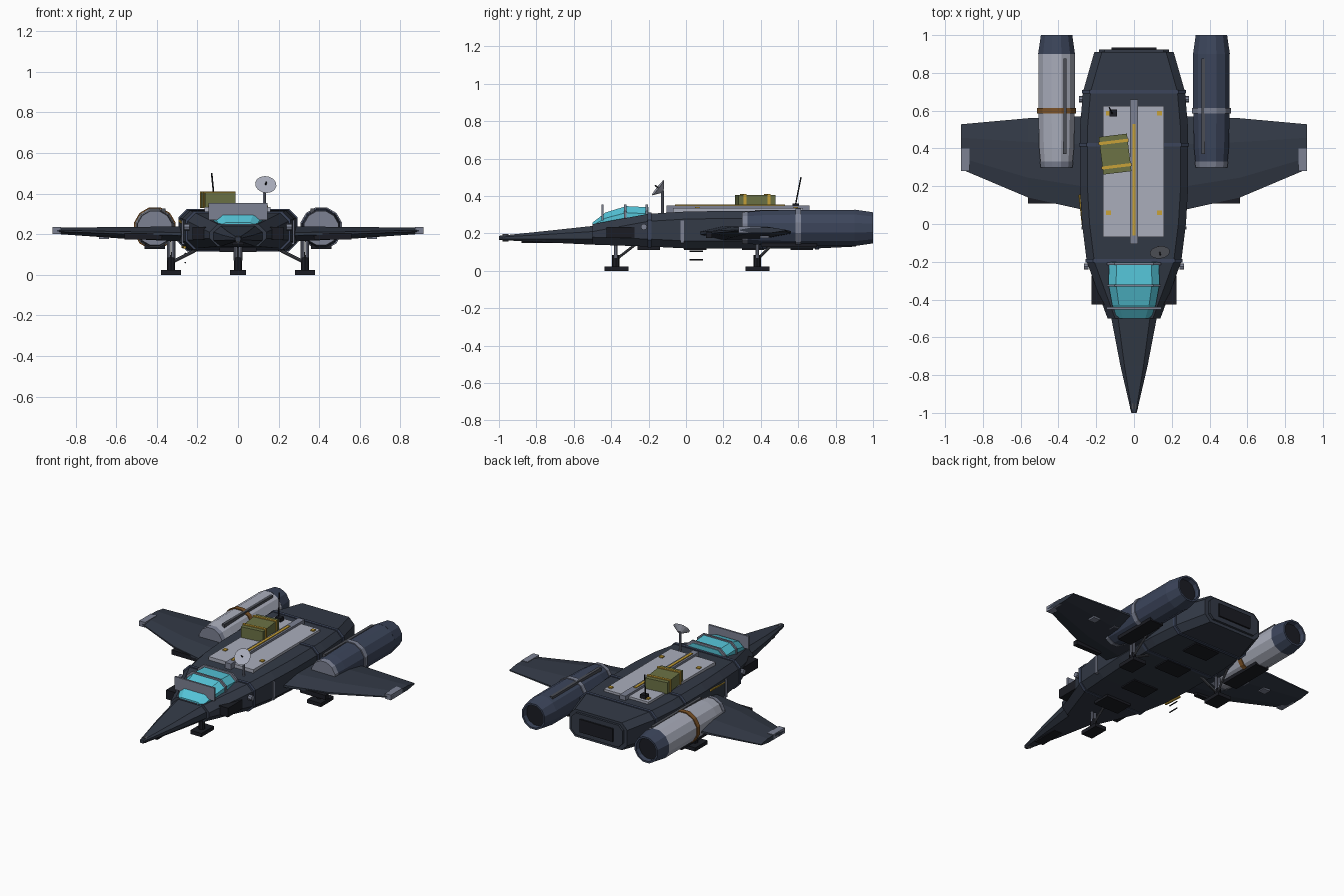
import bpy, bmesh, math
from mathutils import Vector, Matrix

if "Cube" in bpy.data.objects:
    bpy.data.objects.remove(bpy.data.objects["Cube"])

COL = dict(hull=(.033, .042, .062), steel=(.045, .06, .105), light=(.40, .42, .50), mid=(.20, .22, .29),
           glass=(.09, .55, .68), olive=(.15, .17, .06), yellow=(.58, .36, .04), rust=(.2, .085, .02),
           black=(.011, .012, .017), grey=(.07, .075, .09))
MATS = {}
for k, c in COL.items():
    MATS[k] = bpy.data.materials.new(k)
    MATS[k].diffuse_color = (*c, 1)


def finish(name, bm, mat):
    bmesh.ops.recalc_face_normals(bm, faces=bm.faces)
    me = bpy.data.meshes.new(name)
    bm.to_mesh(me)
    bm.free()
    me.materials.append(MATS[mat])
    ob = bpy.data.objects.new(name, me)
    bpy.context.collection.objects.link(ob)
    return ob


def box(name, x, y, z, mat, rot=0):
    """Box from (min, max) pairs, optionally turned about z."""
    bm = bmesh.new()
    c = Vector(((x[0] + x[1]) / 2, (y[0] + y[1]) / 2, (z[0] + z[1]) / 2))
    m = Matrix.Rotation(rot, 4, 'Z') @ Matrix.Diagonal((x[1] - x[0], y[1] - y[0], z[1] - z[0], 1))
    bmesh.ops.create_cube(bm, size=1, matrix=m)
    ob = finish(name, bm, mat)
    ob.location = c
    return ob


def loft(name, rings, mat):
    bm = bmesh.new()
    vs = [[bm.verts.new(p) for p in r] for r in rings]
    n = len(vs[0])
    for a, b in zip(vs, vs[1:]):
        for i in range(n):
            bm.faces.new((a[i], a[(i + 1) % n], b[(i + 1) % n], b[i]))
    bm.faces.new(vs[0])
    bm.faces.new(vs[-1])
    return finish(name, bm, mat)


def octagon(y, w, z0, z1, cx, cz):
    """Chamfered rectangle across the ship at station y."""
    return [(w, y, z0 + cz), (w, y, z1 - cz), (w - cx, y, z1), (cx - w, y, z1),
            (-w, y, z1 - cz), (-w, y, z0 + cz), (cx - w, y, z0), (w - cx, y, z0)]


def circle(x, y, z, r, n=12):
    return [(x + r * math.cos(math.tau * (i + .5) / n), y, z + r * math.sin(math.tau * (i + .5) / n)) for i in range(n)]


def rod(name, a, b, r, mat, n=8, r2=None):
    a, b = Vector(a), Vector(b)
    d = b - a
    bm = bmesh.new()
    m = Matrix.Translation((a + b) / 2) @ d.to_track_quat('Z', 'Y').to_matrix().to_4x4()
    bmesh.ops.create_cone(bm, cap_ends=True, segments=n, radius1=r, radius2=r if r2 is None else r2,
                          depth=d.length, matrix=m)
    return finish(name, bm, mat)


def span(s, a, b):
    return sorted((s * a, s * b))


# Fuselage, nose and raised bands
STATIONS = [(-.5, .14, .14, .25), (-.2, .25, .13, .305), (0, .275, .12, .317), (.2, .287, .12, .32),
            (.5, .287, .12, .32), (.7, .27, .12, .32), (.91, .21, .13, .31)]
loft("fuselage", [octagon(*s, .04, .04) for s in STATIONS], "hull")
loft("nose_cone", [octagon(y, w, a, b, w * .3, (b - a) * .3) for y, w, a, b in
                   [(-1, .014, .165, .187), (-.75, .072, .152, .213), (-.5, .12, .14, .24)]], "hull")
box("chin_sensor", (-.03, .03), (-.88, -.7), (.148, .168), "black")
rod("nose_probe", (0, -.98, .176), (0, -.95, .176), .02, "grey")
for y, w, a, b in [(-.195, .258, .126, .311), (.42, .292, .116, .325), (.7, .276, .115, .325)]:
    loft("hull_band", [octagon(t, w, a, b, .04, .04) for t in (y - .01, y + .01)], "steel")

# Tail plate and exhaust slot
loft("tail_plate", [octagon(y, .185, .15, .295, .03, .03) for y in (.9, .925)], "hull")
box("tail_exhaust", (-.12, .12), (.92, .935), (.18, .265), "black")

# Canopy glass and frames
loft("canopy", [octagon(*s) for s in [(-.5, .09, .21, .258, .03, .015), (-.43, .115, .21, .312, .035, .03),
                                      (-.32, .135, .22, .346, .04, .035), (-.2, .132, .24, .34, .04, .035)]], "glass")
box("windscreen_frame", (-.145, .145), (-.452, -.44), (.27, .355), "mid")
for y in (-.325, -.21):
    loft("canopy_frame", [octagon(t, .142, .24, .354, .04, .035) for t in (y - .006, y + .006)], "mid")

# Dorsal plate, rail and bolts
box("dorsal_plate", (-.165, .16), (-.07, .625), (.31, .335), "light")
box("dorsal_rail", (-.022, .022), (-.105, .66), (.31, .349), "mid")
box("yellow_stripe", (-.009, .009), (-.06, .53), (.34, .354), "yellow")
for x in (-.135, .135):
    for y in (.06, .587):
        box("plate_bolt", (x - .012, x + .012), (y - .012, y + .012), (.33, .342), "yellow")

# Strapped cargo crate
TURN = math.radians(7)
box("cargo_crate", (-.175, -.025), (.27, .47), (.33, .405), "olive", TURN)
for d in (-.065, .065):
    cx, cy = -.1 - d * math.sin(TURN), .37 + d * math.cos(TURN)
    box("crate_strap", (cx - .08, cx + .08), (cy - .008, cy + .008), (.33, .411), "yellow", TURN)

# Whip antenna and dish
box("antenna_base", (-.13, -.09), (.57, .605), (.33, .36), "black")
rod("whip_antenna", (-.115, .585, .35), (-.13, .615, .502), .004, "black", 6)
rod("dish_mast", (.13, -.125, .3), (.13, -.125, .43), .008, "mid")
face = Vector((.1, -.78, .62)).normalized()
centre = Vector((.137, -.15, .445))
rod("dish", centre - face * .03, centre, .014, "light", 14, .053)
rod("dish_feed", centre, centre + face * .02, .004, "black", 6)

for s in (-1, 1):
    side = "left" if s < 0 else "right"
    # Wing from a tapered plan outline
    plan = [(.2, .06, .165, .238), (.29, .08, .165, .238), (.56, .14, .178, .236), (.915, .29, .203, .232)]
    rear = [.575, .57, .56, .528]
    rings = []
    for (x, y0, z0, z1), y1 in zip(plan, rear):
        m, c = (z0 + z1) / 2, y1 - y0
        h = (z1 - z0) / 2
        rings.append([(s * x, y0, m - h * .2), (s * x, y0, m + h * .2), (s * x, y0 + c * .25, z1),
                      (s * x, y0 + c * .7, z1), (s * x, y1, m + h * .2), (s * x, y1, m - h * .2),
                      (s * x, y0 + c * .7, z0), (s * x, y0 + c * .25, z0)])
    loft(side + "_wing", rings, "hull")
    box(side + "_wingtip_cap", span(s, .872, .915), (.28, .4), (.202, .236), "mid")
    box(side + "_wing_gun", span(s, .375, .56), (.108, .14), (.175, .205), "black")
    for x, y in ((.5, .42), (.66, .42)):
        box(side + "_underwing_panel", span(s, x - .025, x + .025), (y - .025, y + .025), (.176, .21), "mid")

    # Engine pod: body, intake lip, band, nozzle
    ex, ez = s * .41, .23
    loft(side + "_engine", [circle(ex, y, ez, r) for y, r in
                            [(.31, .086), (.4, .095), (.6, .1), (.9, .1)]], "light" if s < 0 else "steel")
    loft(side + "_engine_intake", [circle(ex, y, ez, r) for y, r in [(.3, .087), (.33, .091)]], "mid")
    loft(side + "_engine_band", [circle(ex, y, ez, .106) for y in (.585, .615)], "rust" if s < 0 else "mid")
    loft(side + "_nozzle", [circle(ex, y, ez, r) for y, r in
                            [(.9, .101), (1, .086), (1, .074), (.96, .07)]], "steel")
    loft(side + "_nozzle_core", [circle(ex, y, ez, .072) for y in (.955, .97)], "black")
    box(side + "_engine_rail", span(s, .357, .377), (.37, .875), (.29, .326), "grey")
    box(side + "_engine_keel", span(s, .36, .46), (.4, .7), (.127, .15), "black")

    # Cheek vents, side knobs, side panels
    box(side + "_cheek_vent", span(s, .13, .225), (-.425, -.275), (.175, .235), "black")
    for x, y in ((.24, -.225), (.265, .66)):
        rod(side + "_knob", (s * x, y, .235), (s * (x + .026), y, .235), .017, "mid")
    box(side + "_side_panel", span(s, .25, .279), (-.03, -.012), (.15, .27), "mid")

# Boarding ladder on the left side
rod("ladder_upper_rail", (-.268, -.02, .25), (-.287, .155, .265), .007, "yellow")
rod("ladder_lower_rail", (-.262, -.02, .135), (-.272, .1, .137), .007, "yellow")
for z in (.06, .105):
    rod("ladder_rung", (-.26, .02, z), (-.26, .09, z), .004, "black", 6)

# Belly panels
for y in (-.2, .05, .36, .62):
    box("belly_panel", (-.09, .09), (y - .06, y + .06), (.112, .14), "black")

# Landing gear: pad, piston, twin struts and braces
for name, x, y, top in (("nose", 0, -.375, .15), ("left", -.33, .38, .18), ("right", .33, .38, .18)):
    w = .04 if x == 0 else .05
    box(name + "_leg_pad", (x - w, x + w), (y - .062, y + .067), (0, .024), "black")
    rod(name + "_leg_piston", (x, y, .02), (x, y, .085), .02, "black")
    for d in (-.012, .012):
        rod(name + "_leg_strut", (x + d, y, .07), (x + d, y, top), .009, "mid")
    rod(name + "_leg_drag_brace", (x, y, .06), (x * .95, y + .11, .145 if x == 0 else .17), .007, "grey")
    if x:
        rod(name + "_leg_side_brace", (x, y, .06), (x * .58, y, .13), .008, "grey")

for m in bpy.data.materials:
    if m.users and not m.is_grease_pencil:
        m.use_nodes = True
        m.node_tree.nodes["Principled BSDF"].inputs["Base Color"].default_value = m.diffuse_color
